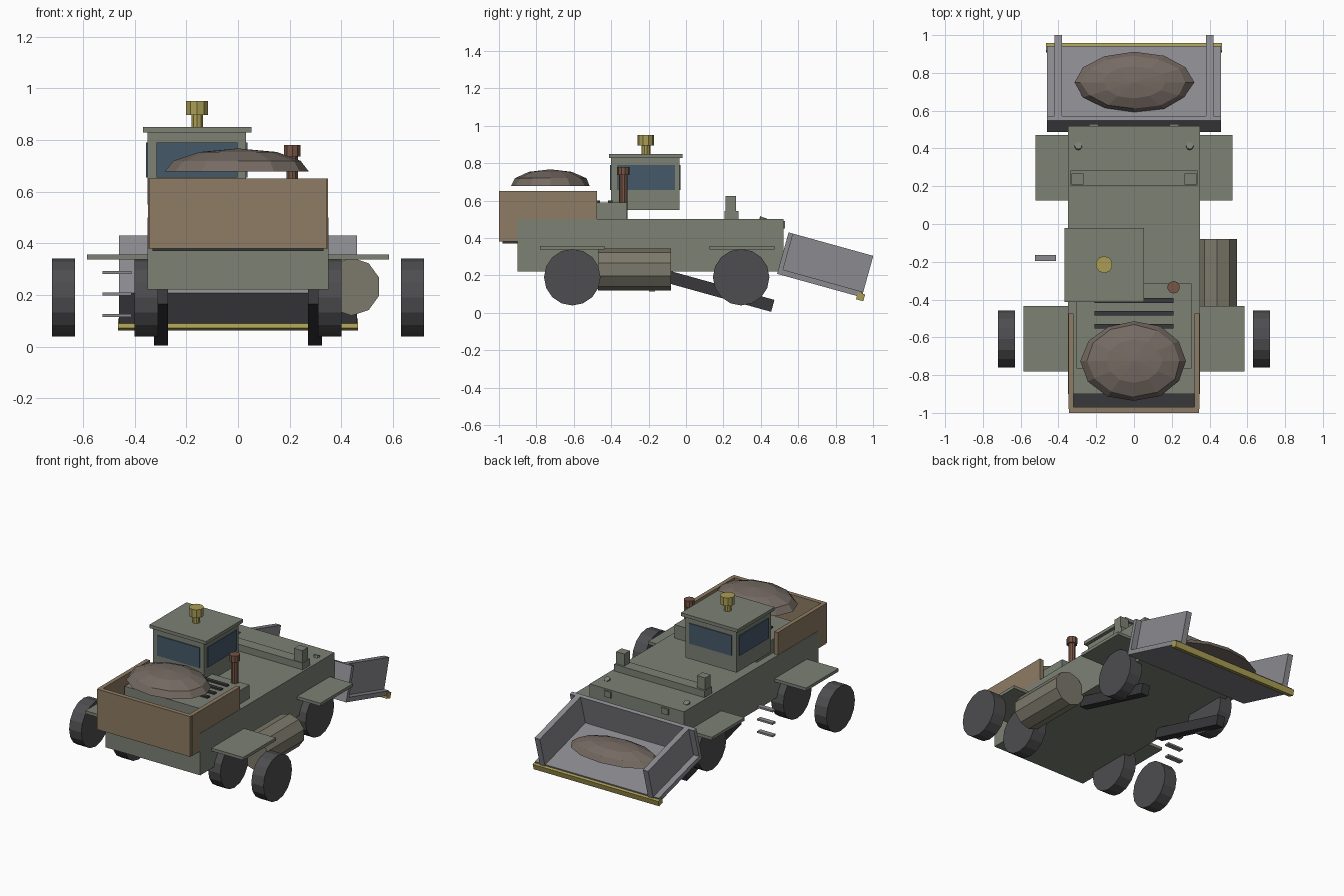
import bpy, bmesh, math, random
from mathutils import Matrix, Vector

if "Cube" in bpy.data.objects:
    bpy.data.objects.remove(bpy.data.objects["Cube"])

random.seed(4)


def mat(name, r, g, b):
    m = bpy.data.materials.new(name)
    m.diffuse_color = (r, g, b, 1)
    m.use_nodes = True
    m.node_tree.nodes["Principled BSDF"].inputs["Base Color"].default_value = m.diffuse_color
    return m


PAINT = mat("dull_green", .20, .22, .175)
BROWN = mat("rust_brown", .27, .20, .125)
STEEL = mat("steel", .26, .26, .28)
RUBBER = mat("rubber", .075, .075, .08)
DARK = mat("dark_metal", .04, .04, .045)
GLASS = mat("glass", .06, .10, .14)
YELLOW = mat("yellow", .40, .34, .09)
SOIL = mat("soil", .18, .145, .125)
RUST = mat("exhaust_rust", .18, .09, .06)
TANK = mat("tank_olive", .20, .19, .145)


def finish(bm, name, m, xf=None):
    if xf is not None:
        bm.transform(xf)
    me = bpy.data.meshes.new(name)
    bm.to_mesh(me)
    bm.free()
    me.materials.append(m)
    ob = bpy.data.objects.new(name, me)
    bpy.context.collection.objects.link(ob)
    return ob


def box(name, m, x, y, z, xf=None):
    """Box from (min, max) pairs on each axis."""
    bm = bmesh.new()
    bmesh.ops.create_cube(bm, size=1)
    for v in bm.verts:
        v.co = Vector([a[0] + (c + .5) * (a[1] - a[0]) for a, c in zip((x, y, z), v.co)])
    return finish(bm, name, m, xf)


def pair(name, m, x, y, z, xf=None):
    """Mirrored boxes on both sides."""
    box(name + "_right", m, x, y, z, xf)
    box(name + "_left", m, (-x[1], -x[0]), y, z, xf)


def cyl(name, m, c, r, h, n, rot=None):
    bm = bmesh.new()
    bmesh.ops.create_cone(bm, cap_ends=True, segments=n, radius1=r, radius2=r, depth=h)
    xf = Matrix.Translation(c)
    return finish(bm, name, m, xf @ rot if rot else xf)


def mound(name, c, rx, ry, h):
    """Low faceted heap with a flat underside."""
    bm = bmesh.new()
    n, rings = 12, []
    for a in (0, 28, 58):
        a = math.radians(a)
        ring = []
        for i in range(n):
            t = 2 * math.pi * i / n
            k = math.cos(a) * random.uniform(.97, 1.02)
            ring.append(bm.verts.new((rx * k * math.cos(t), ry * k * math.sin(t), h * math.sin(a))))
        rings.append(ring)
    top = bm.verts.new((0, 0, h))
    for i in range(n):
        j = (i + 1) % n
        for lo, hi in zip(rings, rings[1:]):
            bm.faces.new((lo[i], lo[j], hi[j], hi[i]))
        bm.faces.new((rings[-1][i], rings[-1][j], top))
    bm.faces.new(rings[0][::-1])
    return finish(bm, name, SOIL, Matrix.Translation(c))


ROT_X = Matrix.Rotation(math.pi / 2, 4, 'Y')
# Body and hood with vents
box("body", PAINT, (-.35, .35), (-.9, .52), (.22, .5))
box("hood", PAINT, (-.305, .305), (-.765, -.315), (.49, .59))
for i in range(4):
    y = -.405 - .068 * i
    box(f"vent_slot_{i}", DARK, (-.21, .21), (y - .012, y + .012), (.58, .6))

# Open hopper with heap
box("hopper_floor", DARK, (-.33, .33), (-.98, -.48), (.37, .385))
box("hopper_front", BROWN, (-.345, .345), (-1, -.97), (.38, .65))
pair("hopper_side", BROWN, (.32, .348), (-.98, -.475), (.38, .65))
mound("hopper_soil", (0, -.725, .677), .28, .215, .09)

# Cab
box("cab", PAINT, (-.35, .03), (-.4, -.035), (.55, .83))
box("cab_roof", PAINT, (-.368, .052), (-.412, -.02), (.828, .85))
for nm, y in (("front", (-.406, -.39)), ("back", (-.045, -.029))):
    box("window_" + nm, GLASS, (-.315, -.002), y, (.655, .79))
for nm, x in (("left", (-.356, -.34)), ("right", (.02, .036))):
    box("window_" + nm, GLASS, x, (-.37, -.06), (.655, .79))
cyl("beacon_stem", YELLOW, (-.158, -.215, .87), .024, .06, 10)
cyl("beacon", YELLOW, (-.158, -.215, .923), .045, .055, 10)

# Exhaust
cyl("exhaust_pipe", RUST, (.21, -.335, .62), .023, .25, 10)
cyl("exhaust_cap", RUST, (.21, -.335, .758), .033, .043, 10)

# Side tank
cyl("side_tank", TANK, (.44, -.275, .232), .112, .39, 10,
    Matrix.Rotation(math.pi / 2, 4, 'X'))

# Wheels and fenders
for s, side in ((-1, "left"), (1, "right")):
    for nm, x, y in (("front_inner", .355, -.608), ("front_outer", .675, -.608), ("rear", .355, .295)):
        cyl(f"wheel_{nm}_{side}", RUBBER, (s * x, y, .19), .151, .09, 16, ROT_X)
pair("front_fender", PAINT, (.33, .585), (-.78, -.435), (.337, .357))
pair("rear_fender", PAINT, (.33, .522), (.125, .472), (.337, .357))

# Ladder rungs on the left
for i, z in enumerate((.12, .203, .287)):
    box(f"ladder_rung_{i}", STEEL, (-.525, -.412), (-.197, -.165), (z - .006, z + .006))

# Rear cross bar, lamps, bolts
box("cross_bar", PAINT, (-.335, .335), (.205, .282), (.49, .545))
pair("lamp_post", PAINT, (.268, .33), (.21, .268), (.54, .625))
pair("rear_catch", PAINT, (.187, .237), (.51, .53), (.45, .49))
for s in (-1, 1):
    cyl("deck_bolt", DARK if s == 0 else PAINT, (s * .295, .412, .5), .02, .02, 8,
        Matrix.Rotation(math.radians(-20), 4, 'X'))

# Lift arms
TILT = Matrix.Rotation(math.radians(-15.5), 4, 'X')
pair("lift_arm", DARK, (.27, .325), (-.3, .3), (-.033, .033),
     Matrix.Translation((0, .175, .117)) @ TILT)

# Tilted bucket with cutting edge and heap
B = Matrix.Translation((0, .487, .208)) @ TILT
box("bucket_floor", STEEL, (-.46, .46), (0, .465), (0, .03), B)
box("bucket_back", STEEL, (-.46, .46), (0, .025), (0, .23), B)
pair("bucket_side", STEEL, (.382, .42), (.02, .47), (.02, .23), B)
box("bucket_edge", YELLOW, (-.465, .465), (.443, .483), (-.018, .02), B)
mound("bucket_soil", (0, .75, .215), .315, .16, .075)
